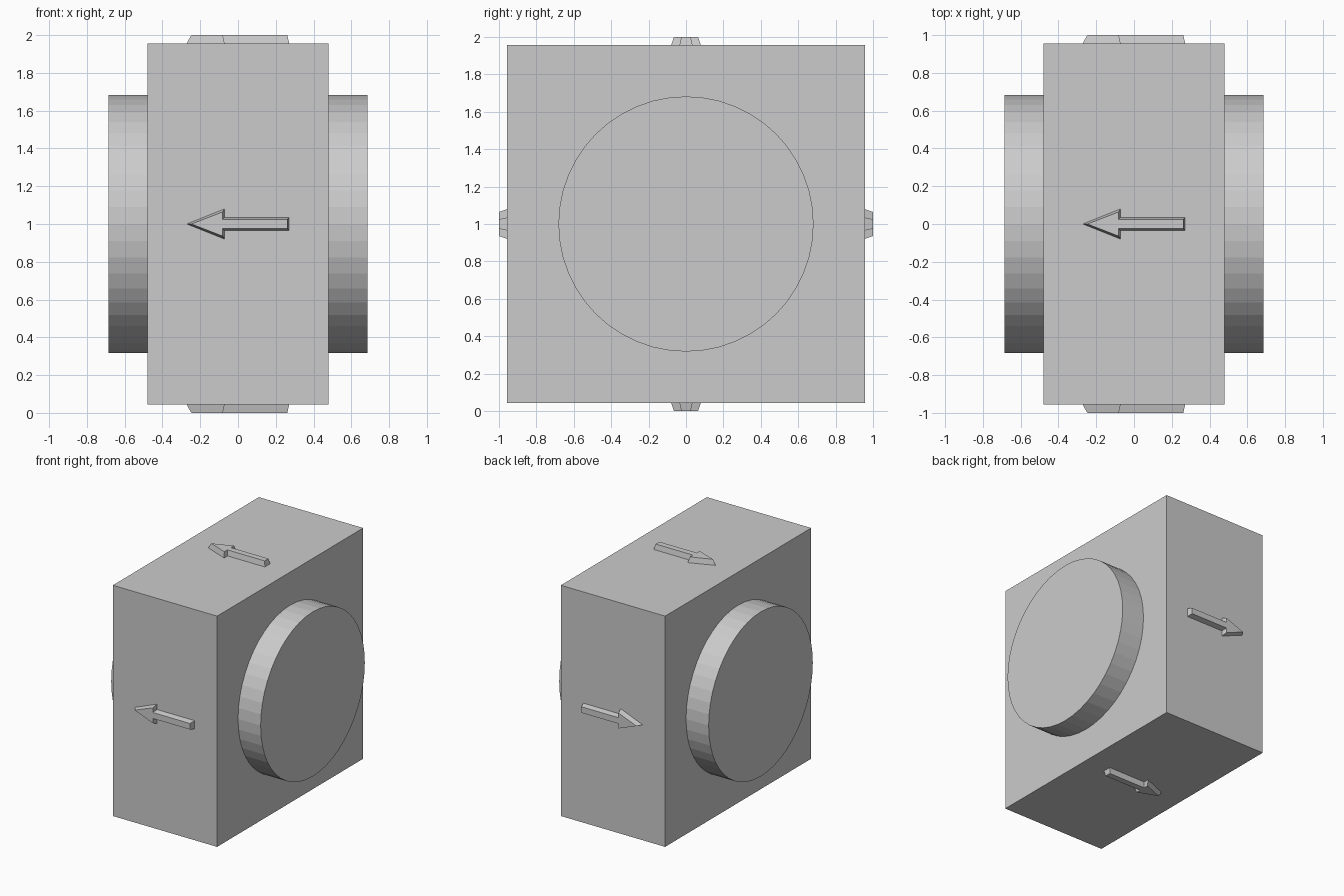
import bpy, bmesh, math
from mathutils import Matrix, Vector

if "Cube" in bpy.data.objects:
    bpy.data.objects.remove(bpy.data.objects["Cube"])

CENTRE = Vector((0, 0, 1))


def add_object(name, bm):
    bmesh.ops.recalc_face_normals(bm, faces=bm.faces)
    mesh = bpy.data.meshes.new(name)
    bm.to_mesh(mesh)
    bm.free()
    obj = bpy.data.objects.new(name, mesh)
    obj.location = CENTRE
    bpy.context.collection.objects.link(obj)
    return obj


# Square housing block
bm = bmesh.new()
bmesh.ops.create_cube(bm, size=1, matrix=Matrix.Diagonal((0.956, 1.912, 1.912, 1)))
add_object("housing", bm)

# Round hubs standing out on both sides
for side, name in ((1, "right_hub"), (-1, "left_hub")):
    bm = bmesh.new()
    place = Matrix.Translation((side * 0.5815, 0, 0)) @ Matrix.Rotation(math.pi / 2, 4, "Y")
    bmesh.ops.create_cone(bm, cap_ends=True, segments=48, radius1=0.682, radius2=0.682,
                          depth=0.207, matrix=place)
    add_object(name, bm)


def arrow_outline(tip, back, tail, head_half, shaft_half):
    half = [(tip, 0), (back, head_half), (back, shaft_half), (tail, shaft_half)]
    return half + [(x, -y) for x, y in reversed(half[1:])]


# Raised arrows with sloping sides, one on each of the four outer faces
base = arrow_outline(-0.275, -0.07, 0.272, 0.082, 0.036)
top = arrow_outline(-0.247, -0.081, 0.261, 0.064, 0.025)
for i, name in enumerate(("top_arrow", "front_arrow", "bottom_arrow", "back_arrow")):
    bm = bmesh.new()
    low = [bm.verts.new((x, y, 0.95)) for x, y in base]
    high = [bm.verts.new((x, y, 1.0)) for x, y in top]
    bm.faces.new(low)
    bm.faces.new(high)
    n = len(low)
    for k in range(n):
        bm.faces.new((low[k], low[(k + 1) % n], high[(k + 1) % n], high[k]))
    bmesh.ops.rotate(bm, verts=bm.verts, matrix=Matrix.Rotation(i * math.pi / 2, 3, "X"))
    add_object(name, bm)
